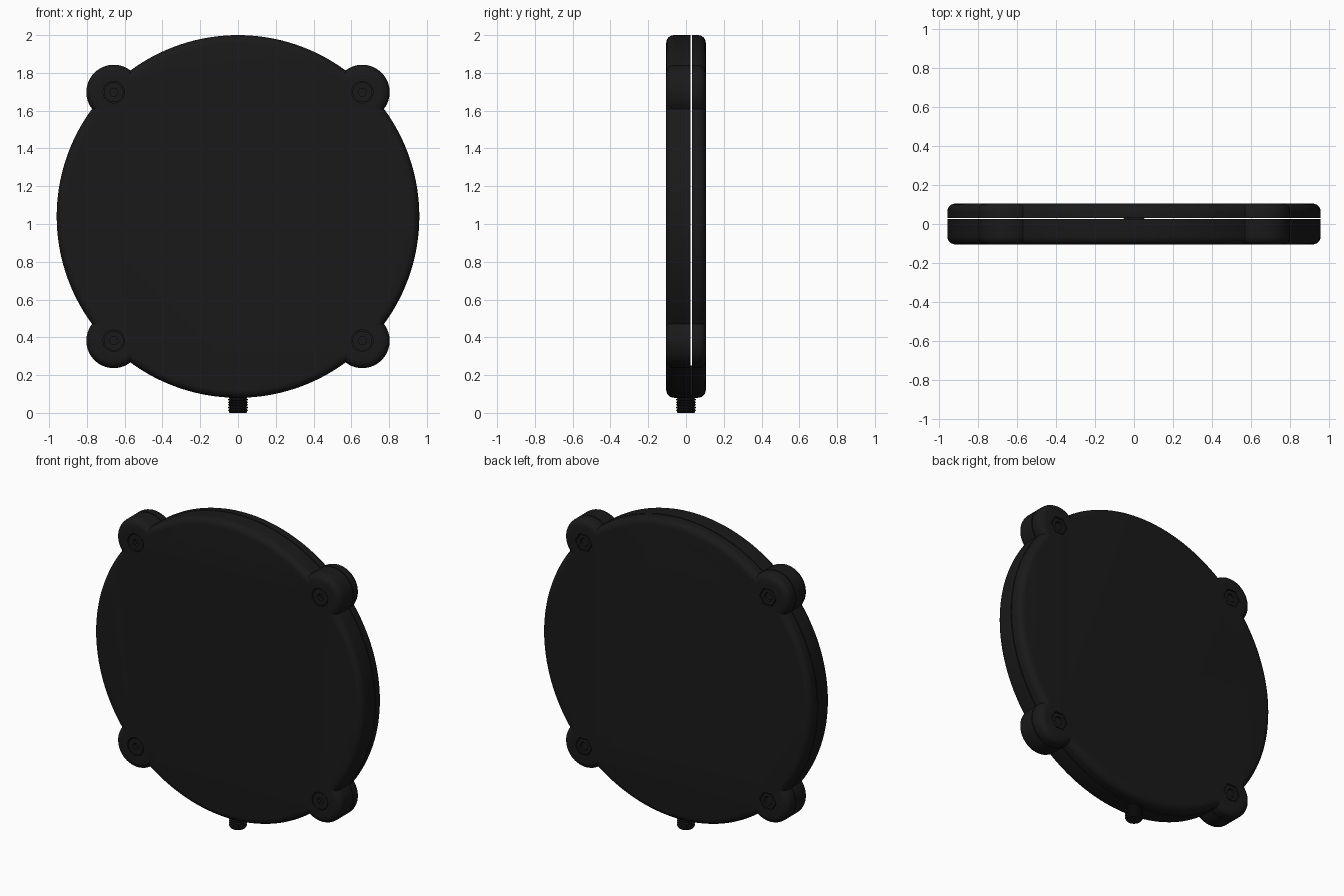
import bpy, bmesh
from math import sin, cos, pi, acos, hypot, radians, atan2

if "Cube" in bpy.data.objects:
    bpy.data.objects.remove(bpy.data.objects["Cube"])

CZ, R, LUG_R, LUG = 1.04, 0.96, 0.145, 0.658
CORNERS = [(sx * LUG, CZ + sz * LUG) for sx in (-1, 1) for sz in (-1, 1)]

black = bpy.data.materials.new("black_plastic")
black.diffuse_color = (0.01, 0.01, 0.01, 1)
black.use_nodes = True
black.node_tree.nodes["Principled BSDF"].inputs["Base Color"].default_value = black.diffuse_color


def loft(name, rings):
    """Skin a list of equal-length rings of 3D points and cap both ends."""
    bm = bmesh.new()
    rows = [[bm.verts.new(p) for p in ring] for ring in rings]
    n = len(rows[0])
    for a, b in zip(rows, rows[1:]):
        for i in range(n):
            bm.faces.new((a[i], a[(i + 1) % n], b[(i + 1) % n], b[i]))
    bm.faces.new(rows[0])
    bm.faces.new(rows[-1])
    bmesh.ops.recalc_face_normals(bm, faces=bm.faces)
    me = bpy.data.meshes.new(name)
    bm.to_mesh(me)
    bm.free()
    me.materials.append(black)
    ob = bpy.data.objects.new(name, me)
    bpy.context.collection.objects.link(ob)
    return ob


def activate(ob):
    bpy.ops.object.select_all(action='DESELECT')
    ob.select_set(True)
    bpy.context.view_layer.objects.active = ob


def smooth(ob):
    activate(ob)
    bpy.ops.object.shade_smooth_by_angle(angle=radians(32))


def cut(ob, cutters):
    activate(ob)
    for c in cutters:
        m = ob.modifiers.new("cut", 'BOOLEAN')
        m.operation, m.solver, m.object = 'DIFFERENCE', 'EXACT', c
        bpy.ops.object.modifier_apply(modifier=m.name)
        bpy.data.objects.remove(c)


def outline(y, d):
    """Disc with four round lugs, inset by d."""
    big, small, dist = R - d, LUG_R - d, hypot(LUG, LUG)
    a = acos((big**2 + dist**2 - small**2) / (2 * big * dist))
    b = pi - acos((small**2 + dist**2 - big**2) / (2 * small * dist))
    pts = []
    for k in range(4):
        t = pi / 4 + k * pi / 2
        cx, cz = dist * cos(t), CZ + dist * sin(t)
        for i in range(25):
            u = t - b + 2 * b * i / 24
            pts.append((cx + small * cos(u), y, cz + small * sin(u)))
        for i in range(1, 32):
            u = t + a + (pi / 2 - 2 * a) * i / 32
            pts.append((big * cos(u), y, CZ + big * sin(u)))
    return pts


def shell(name, seam, face, bevel=0.042):
    s = 1 if face > seam else -1
    rings = [outline(seam, 0)]
    for i in range(7):
        t = i / 6 * pi / 2
        rings.append(outline(face - s * bevel * (1 - sin(t)), bevel * (1 - cos(t))))
    return loft(name, rings)


def prism(name, n, r, x, z, y0, y1):
    return loft(name, [[(x + r * cos(2 * pi * i / n), y, z + r * sin(2 * pi * i / n))
                        for i in range(n)] for y in (y0, y1)])


# Two housing halves with a narrow seam between them
front = shell("front_housing", 0.025, -0.105)
back = shell("back_housing", 0.031, 0.105)
cut(front, [prism("screw_pocket", 32, 0.057, x, z, -0.2, -0.055) for x, z in CORNERS])
cut(back, [prism("nut_pocket", 6, 0.06, x, z, 0.06, 0.2) for x, z in CORNERS])
smooth(front)
smooth(back)

# Socket screws in front, hex nuts with bolt ends behind
for i, (x, z) in enumerate(CORNERS):
    head = prism(f"screw_head_{i}", 32, 0.052, x, z, -0.102, -0.05)
    cut(head, [prism("socket", 6, 0.023, x, z, -0.2, -0.075)])
    smooth(head)
    nut = prism(f"hex_nut_{i}", 6, 0.054, x, z, 0.055, 0.102)
    cut(nut, [prism("nut_hole", 24, 0.028, x, z, 0.07, 0.2)])
    smooth(nut)
    smooth(prism(f"bolt_end_{i}", 24, 0.023, x, z, 0.065, 0.092))

# Threaded cable stem at the bottom, with a boss inside the housing
profile = [(0.044, 0.0), (0.047, 0.004)]
for k in range(6):
    z = 0.008 + k * 0.014
    profile += [(0.046, z), (0.052, z + 0.005), (0.052, z + 0.008), (0.046, z + 0.013)]
profile += [(0.06, 0.095), (0.06, 0.25)]
stem = loft("threaded_stem", [[(r * cos(2 * pi * i / 40), r * sin(2 * pi * i / 40), z)
                               for i in range(40)] for r, z in profile])
smooth(stem)
